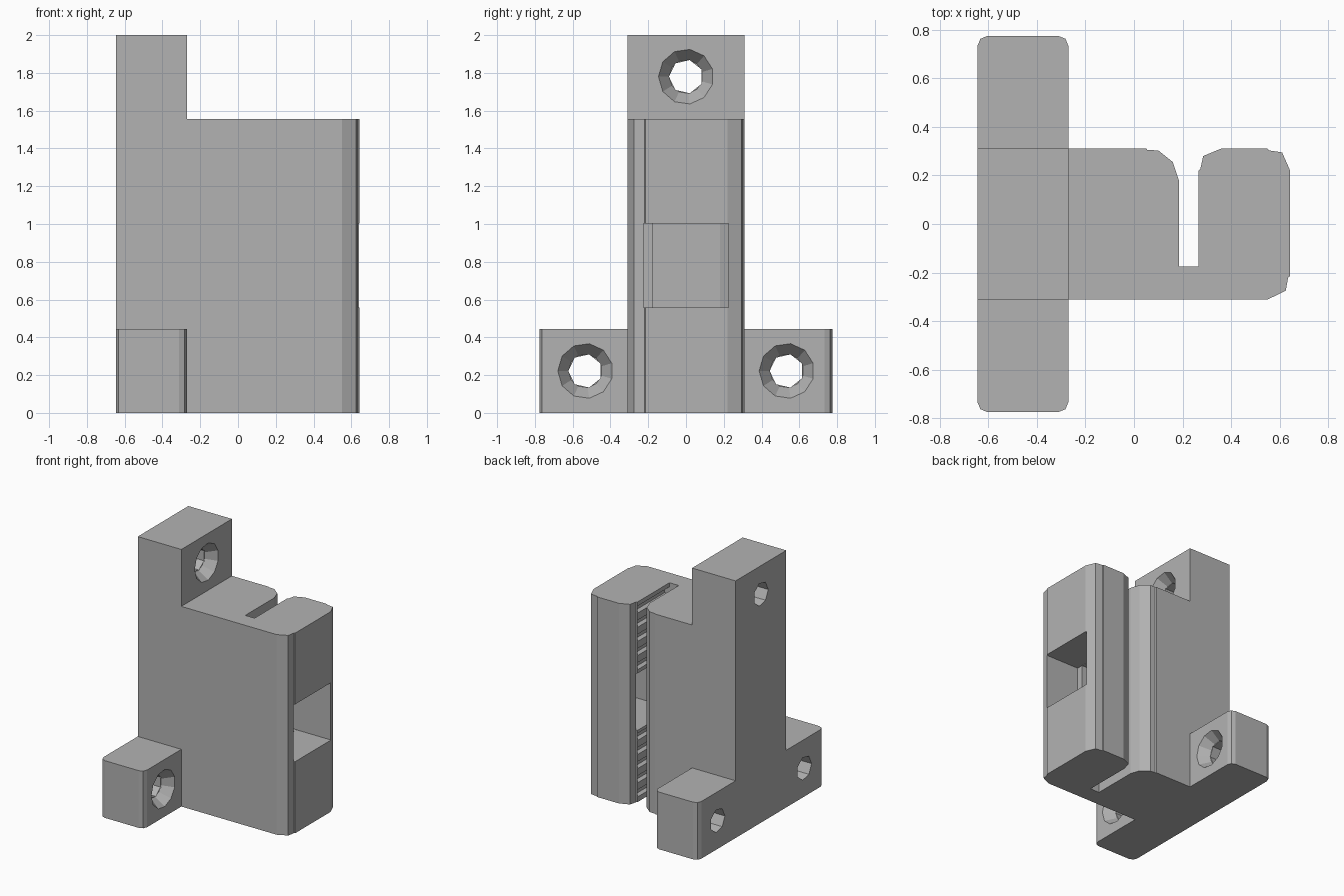
import bpy, bmesh, math
from mathutils import Matrix

cube = bpy.data.objects.get("Cube")
if cube:
    bpy.data.objects.remove(cube, do_unlink=True)

grey = bpy.data.materials.new("plain_grey")
grey.use_nodes = True
colour = (0.45, 0.45, 0.45, 1)
grey.diffuse_color = colour
grey.node_tree.nodes["Principled BSDF"].inputs["Base Color"].default_value = colour


def make(name, bm):
    bmesh.ops.recalc_face_normals(bm, faces=bm.faces)
    mesh = bpy.data.meshes.new(name)
    bm.to_mesh(mesh)
    bm.free()
    mesh.materials.append(grey)
    obj = bpy.data.objects.new(name, mesh)
    bpy.context.collection.objects.link(obj)
    return obj


def add_box(bm, x, y, z):
    m = Matrix.Translation([(a + b) / 2 for a, b in (x, y, z)])
    m = m @ Matrix.Diagonal([b - a for a, b in (x, y, z)] + [1])
    return bmesh.ops.create_cube(bm, size=1, matrix=m)["verts"]


def box(name, x, y, z):
    bm = bmesh.new()
    add_box(bm, x, y, z)
    return make(name, bm)


def prism(name, outline, height):
    bm = bmesh.new()
    face = bm.faces.new([bm.verts.new((x, y, 0)) for x, y in outline])
    top = bmesh.ops.extrude_face_region(bm, geom=[face])["geom"]
    verts = [v for v in top if isinstance(v, bmesh.types.BMVert)]
    bmesh.ops.translate(bm, verts=verts, vec=(0, 0, height))
    return make(name, bm)


def tube(name, sides, r_back, r_front, x, y, z):
    """Cone or cylinder along x with one corner pointing up."""
    bm = bmesh.new()
    m = Matrix.Translation((sum(x) / 2, y, z)) @ Matrix.Rotation(math.pi / 2, 4, "Y")
    m = m @ Matrix.Rotation(math.pi, 4, "Z")
    bmesh.ops.create_cone(bm, cap_ends=True, segments=sides, radius1=r_back,
                          radius2=r_front, depth=x[1] - x[0], matrix=m)
    return make(name, bm)


def combine(target, tool, operation):
    mod = target.modifiers.new(operation.lower(), "BOOLEAN")
    mod.operation, mod.solver, mod.object = operation, "EXACT", tool
    bpy.context.view_layer.objects.active = target
    bpy.ops.object.modifier_apply(modifier=mod.name)
    bpy.data.objects.remove(tool, do_unlink=True)


BACK, FACE, HALF, TOP = -0.645, -0.27, 0.311, 1.557

# Main body with the belt slot and rounded jaws
body = prism("belt_clamp_body", [
    (BACK, -HALF), (0.55, -HALF), (0.625, -0.275), (0.635, -0.22), (0.643, -0.215),
    (0.643, 0.22), (0.61, 0.295), (0.555, 0.303), (0.55, HALF), (0.36, HALF),
    (0.285, 0.28), (0.273, 0.225), (0.265, 0.22), (0.265, -0.175), (0.185, -0.175),
    (0.185, 0.18), (0.16, 0.255), (0.1, 0.303), (0.055, 0.305), (0.05, HALF),
    (BACK, HALF)], TOP)

# Upper mounting lug
combine(body, box("upper_lug", (BACK, FACE), (-HALF, HALF), (1, 2)), "UNION")

# Foot bar with rounded upright corners
bm = bmesh.new()
add_box(bm, (BACK, FACE), (-0.775, 0.775), (0, 0.445))
upright = [e for e in bm.edges if abs(e.verts[0].co.z - e.verts[1].co.z) > 0.1]
bmesh.ops.bevel(bm, geom=upright, offset=0.042, segments=2, profile=0.5, affect="EDGES")
combine(body, make("foot_bar", bm), "UNION")

# Belt tooth grooves on the outer jaw
bm = bmesh.new()
for i in range(14):
    z = 0.04 + i * 0.11
    add_box(bm, (0.225, 0.305), (-0.174, 0.22), (z, z + 0.055))
combine(body, make("tooth_grooves", bm), "DIFFERENCE")

# Window through the outer jaw into the slot
combine(body, box("window", (0.345, 0.8), (-0.225, 0.225), (0.557, 1.003)), "DIFFERENCE")
combine(body, box("inner_window", (0.225, 0.4), (-0.174, 0.224), (0.558, 1.002)), "DIFFERENCE")

# Countersunk screw holes
for y, z in ((0, 1.78), (-0.533, 0.222), (0.533, 0.222)):
    combine(body, tube("screw_hole", 7, 0.09, 0.09, (-0.8, -0.1), y, z), "DIFFERENCE")
    combine(body, tube("countersink", 11, 0.089, 0.153, (FACE - 0.08, FACE + 0.01), y, z),
            "DIFFERENCE")
